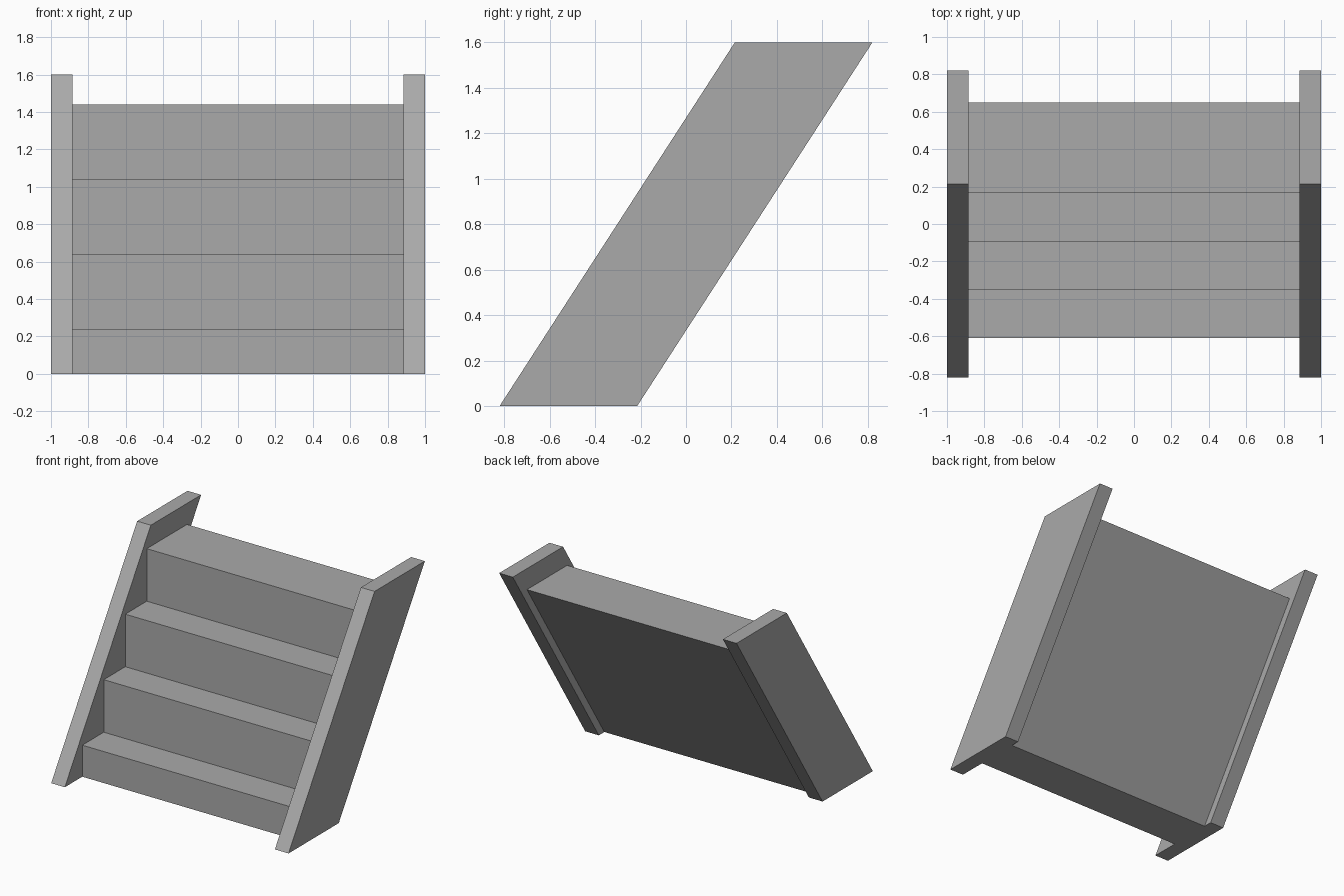
import bpy
import bmesh

cube = bpy.data.objects.get("Cube")
if cube:
    bpy.data.objects.remove(cube, do_unlink=True)

HEIGHT = 1.6
SLOPE = 1.035 / HEIGHT      # run per unit of rise
INNER, OUTER = 0.885, 1.0   # rail faces in x
STEPS, RISE, FIRST = 4, 0.4, 0.24

grey = bpy.data.materials.new("stair_grey")
grey.use_nodes = True
colour = (0.4, 0.4, 0.4, 1)
grey.diffuse_color = colour
grey.node_tree.nodes["Principled BSDF"].inputs["Base Color"].default_value = colour


def extrude_profile(name, profile, x0, x1):
    """Extrude a (y, z) outline along x from x0 to x1."""
    bm = bmesh.new()
    face = bm.faces.new([bm.verts.new((x0, y, z)) for y, z in profile])
    result = bmesh.ops.extrude_face_region(bm, geom=[face])
    verts = [g for g in result["geom"] if isinstance(g, bmesh.types.BMVert)]
    bmesh.ops.translate(bm, verts=verts, vec=(x1 - x0, 0, 0))
    bmesh.ops.recalc_face_normals(bm, faces=bm.faces[:])
    mesh = bpy.data.meshes.new(name)
    bm.to_mesh(mesh)
    bm.free()
    mesh.materials.append(grey)
    obj = bpy.data.objects.new(name, mesh)
    bpy.context.collection.objects.link(obj)
    return obj


# Slanted side rails
rail = [(-0.82, 0), (-0.215, 0), (0.82, HEIGHT), (0.215, HEIGHT)]
extrude_profile("left_rail", rail, INNER, OUTER)
extrude_profile("right_rail", rail, -OUTER, -INNER)

# Solid flight of steps with a sloping back
flight = [(-0.61, 0)]
for i in range(STEPS):
    top = FIRST + i * RISE
    y = -0.61 + i * RISE * SLOPE
    flight.append((y, top))
    if i < STEPS - 1:
        flight.append((y + RISE * SLOPE, top))
flight += [(0.65, top), (0.65 - top * SLOPE, 0)]
extrude_profile("steps", flight, -INNER, INNER)
